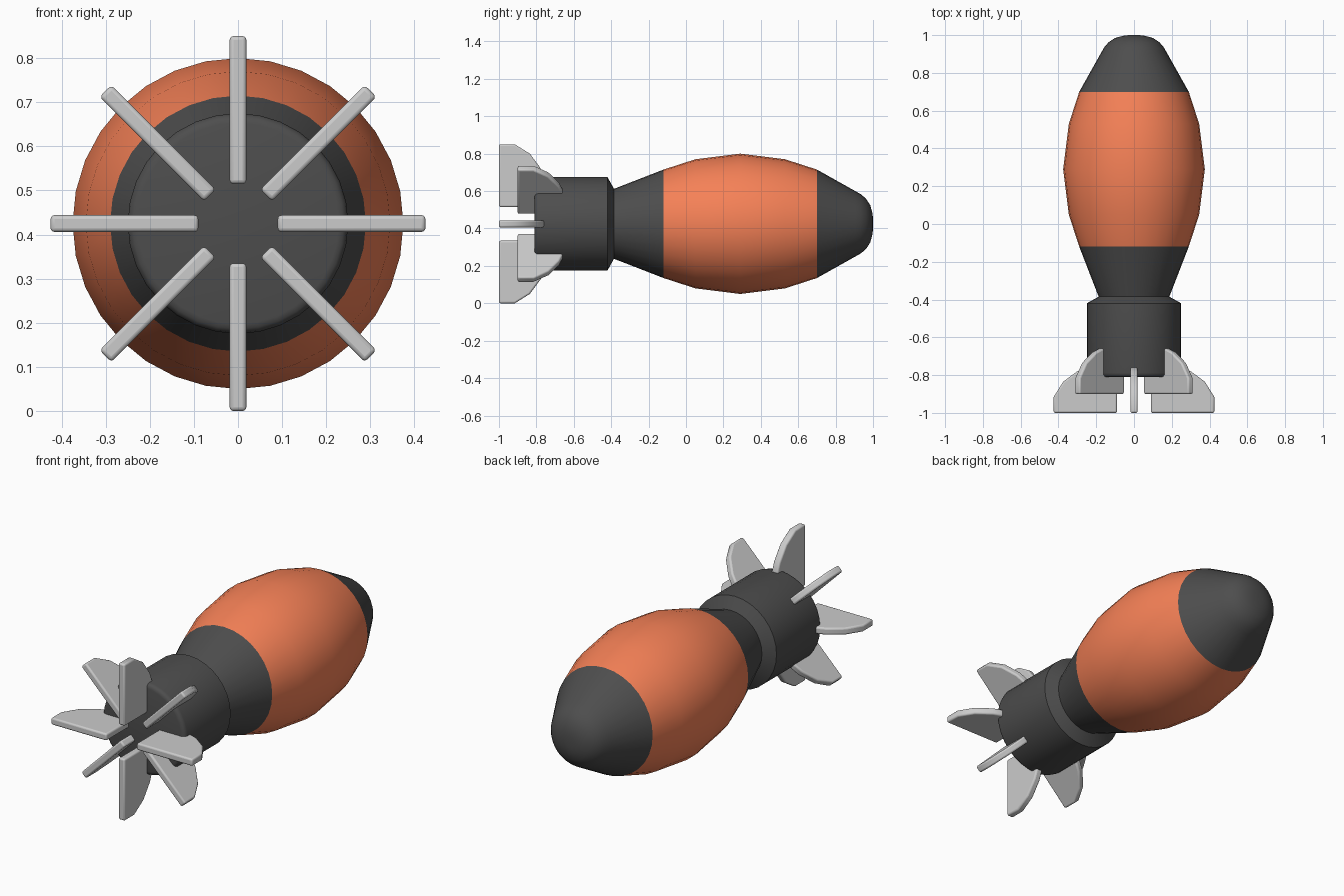
import bpy, bmesh, math
from mathutils import Matrix

if "Cube" in bpy.data.objects:
    bpy.data.objects.remove(bpy.data.objects["Cube"])

AXIS_Z = 0.425
SIDES = 32


def material(name, color):
    m = bpy.data.materials.new(name)
    m.diffuse_color = color
    m.use_nodes = True
    m.node_tree.nodes["Principled BSDF"].inputs["Base Color"].default_value = m.diffuse_color
    return m


dark = material("dark_grey", (0.075, 0.075, 0.075, 1))
orange = material("orange", (0.92, 0.22, 0.095, 1))


def finish(name, bm, mat=None, angle=35):
    me = bpy.data.meshes.new(name)
    bm.to_mesh(me)
    bm.free()
    ob = bpy.data.objects.new(name, me)
    bpy.context.collection.objects.link(ob)
    if mat:
        me.materials.append(mat)
    me.polygons.foreach_set("use_smooth", [True] * len(me.polygons))
    me.set_sharp_from_angle(angle=math.radians(angle))
    return ob


def lathe(name, profile, mat):
    """Revolve (y, radius) points, listed rear to front, about the long axis."""
    bm = bmesh.new()
    rings = []
    for y, r in profile:
        if r == 0:
            rings.append([bm.verts.new((0, y, AXIS_Z))] * SIDES)
        else:
            rings.append([bm.verts.new((r * math.cos(2 * math.pi * i / SIDES), y,
                                        AXIS_Z + r * math.sin(2 * math.pi * i / SIDES)))
                          for i in range(SIDES)])
    for a, b in zip(rings, rings[1:]):
        for i in range(SIDES):
            j = (i + 1) % SIDES
            quad = [a[i], b[i], b[j], a[j]]
            bm.faces.new(list(dict.fromkeys(quad)))
    return finish(name, bm, mat)


# Main body sections
lathe("nose_cone", [(0.70, 0.29), (0.905, 0.175), (0.935, 0.158), (0.962, 0.135),
                    (0.985, 0.10), (0.996, 0.06), (1.0, 0.03), (1.0, 0)], dark)
lathe("orange_casing", [(-0.12, 0.29), (0.05, 0.345), (0.29, 0.375),
                        (0.53, 0.345), (0.70, 0.29)], orange)
lathe("neck", [(-0.385, 0.187), (-0.12, 0.29)], dark)

# Tail drum with a softened rear rim
lathe("tail_drum", [(-0.81, 0), (-0.81, 0.228), (-0.807, 0.239), (-0.80, 0.247),
                    (-0.788, 0.25), (-0.42, 0.25), (-0.385, 0.187)], dark)

# Eight fins, alternating rearward and forward
FIN = [(0, 0.09), (0.24, 0.09), (0.24, 0.25), (0.222, 0.298),
       (0.165, 0.375), (0.085, 0.425), (0, 0.425)]
HALF = 0.019
for k in range(8):
    rear = -1.0 if k % 2 == 0 else -0.9
    bm = bmesh.new()
    base = bm.faces.new([bm.verts.new((-HALF, rear + y, r)) for y, r in FIN])
    ext = bmesh.ops.extrude_face_region(bm, geom=[base])
    moved = [v for v in ext["geom"] if isinstance(v, bmesh.types.BMVert)]
    bmesh.ops.translate(bm, verts=moved, vec=(2 * HALF, 0, 0))
    bmesh.ops.recalc_face_normals(bm, faces=bm.faces)
    bm.transform(Matrix.Translation((0, 0, AXIS_Z)) @ Matrix.Rotation(k * math.pi / 4, 4, 'Y'))
    fin = finish("tail_fin_%d" % (k + 1), bm)
    bevel = fin.modifiers.new("soft_edges", 'BEVEL')
    bevel.width = 0.009
    bevel.segments = 3
    bevel.limit_method = 'ANGLE'
    bevel.angle_limit = math.radians(50)
